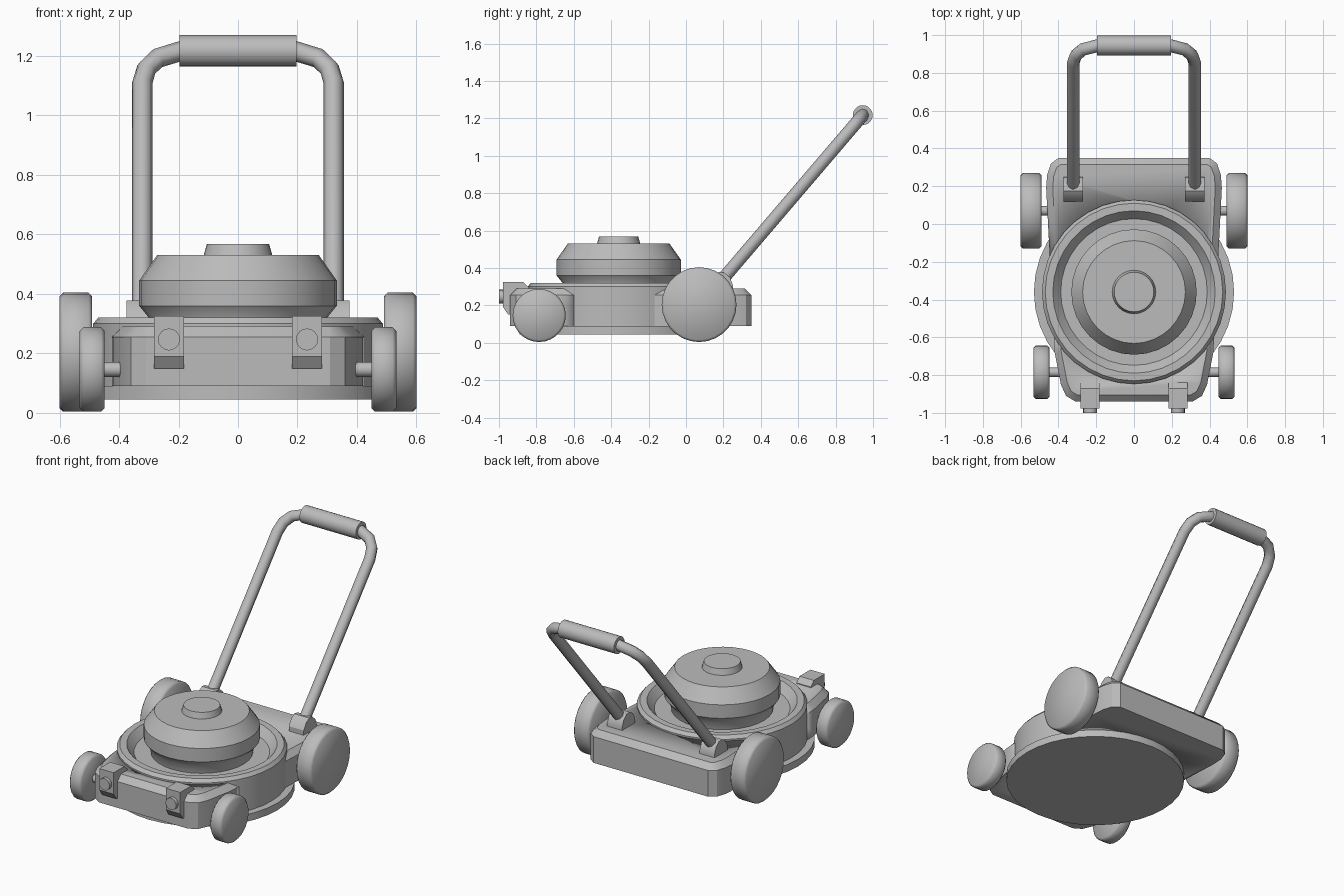
import bpy, bmesh, math
from mathutils import Matrix, Vector

if "Cube" in bpy.data.objects:
    bpy.data.objects.remove(bpy.data.objects["Cube"])

grey = bpy.data.materials.new("plain grey")
grey.use_nodes = True
grey.diffuse_color = (0.5, 0.5, 0.5, 1)
grey.node_tree.nodes["Principled BSDF"].inputs["Base Color"].default_value = (0.5, 0.5, 0.5, 1)


def select_only(obj):
    bpy.ops.object.select_all(action="DESELECT")
    obj.select_set(True)
    bpy.context.view_layer.objects.active = obj


def finish(name, bm, angle=30):
    bmesh.ops.recalc_face_normals(bm, faces=bm.faces)
    mesh = bpy.data.meshes.new(name)
    bm.to_mesh(mesh)
    bm.free()
    mesh.materials.append(grey)
    obj = bpy.data.objects.new(name, mesh)
    bpy.context.collection.objects.link(obj)
    select_only(obj)
    bpy.ops.object.shade_smooth_by_angle(angle=math.radians(angle))
    return obj


def lathe(name, profile, centre, axis="Z", sides=32, angle=30):
    """Revolve (radius, height) points and close both ends."""
    bm = bmesh.new()
    rings = []
    for r, h in profile:
        rings.append([bm.verts.new((r * math.cos(a), r * math.sin(a), h))
                      for a in (2 * math.pi * i / sides for i in range(sides))])
    for low, high in zip(rings, rings[1:]):
        for i in range(sides):
            j = (i + 1) % sides
            bm.faces.new((low[i], low[j], high[j], high[i]))
    bm.faces.new(rings[0])
    bm.faces.new(rings[-1])
    turn = {"Z": Matrix(), "X": Matrix.Rotation(math.pi / 2, 4, "Y"),
            "Y": Matrix.Rotation(math.pi / 2, 4, "X")}[axis]
    bm.transform(Matrix.Translation(centre) @ turn)
    return finish(name, bm, angle)


def rod(name, radius, half, centre, axis, sides=16):
    return lathe(name, [(radius, -half), (radius, half)], centre, axis, sides)


def bracket(name, profile, x, half):
    """Extrude a (y, z) profile across x."""
    bm = bmesh.new()
    face = bm.faces.new([bm.verts.new((x - half, y, z)) for y, z in profile])
    new = bmesh.ops.extrude_face_region(bm, geom=[face])["geom"]
    bmesh.ops.translate(bm, vec=(2 * half, 0, 0),
                        verts=[v for v in new if isinstance(v, bmesh.types.BMVert)])
    return finish(name, bm)


# Deck: tapered plate with rounded corners and a chamfered top edge
half_outline = [(0.31, -0.94), (0.36, -0.91), (0.387, -0.85), (0.42, -0.68),
                (0.465, 0.19), (0.46, 0.26), (0.44, 0.32), (0.40, 0.35)]
outline = half_outline + [(-x, y) for x, y in reversed(half_outline)]
bm = bmesh.new()
base = bm.faces.new([bm.verts.new((x, y, 0.09)) for x, y in outline])
new = bmesh.ops.extrude_face_region(bm, geom=[base])["geom"]
bmesh.ops.translate(bm, vec=(0, 0, 0.2),
                    verts=[v for v in new if isinstance(v, bmesh.types.BMVert)])
rim = [e for e in bm.edges if all(v.co.z > 0.28 for v in e.verts)]
bmesh.ops.bevel(bm, geom=rim, offset=0.035, segments=1, affect="EDGES")
deck = finish("deck", bm)

# Round opening in the deck for the blade housing
cutter = lathe("deck_cutter", [(0.46, 0), (0.46, 0.5)], (0, -0.36, 0))
cutter.hide_render = True
cut = deck.modifiers.new("opening", "BOOLEAN")
cut.operation = "DIFFERENCE"
cut.object = cutter
select_only(deck)
bpy.ops.object.modifier_apply(modifier=cut.name)
bpy.data.objects.remove(cutter)

# Blade housing with bottom flange and a sunken well, then the engine
mid = (0, -0.36, 0)
lathe("blade_housing", [(0.53, 0.045), (0.53, 0.09), (0.487, 0.09), (0.487, 0.3),
                        (0.47, 0.32), (0.43, 0.32), (0.388, 0.27)], mid, sides=36)
lathe("engine", [(0.29, 0.26), (0.30, 0.32), (0.332, 0.36), (0.332, 0.445),
                 (0.272, 0.53)], mid)
lathe("engine_cap", [(0.117, 0.525), (0.105, 0.567)], mid, sides=24)

# Wheels, axles and brackets on both sides
for name, s in (("left", 1), ("right", -1)):
    for end, r, w, x, y in (("rear", 0.2, 0.055, 0.545, 0.07),
                            ("front", 0.142, 0.042, 0.49, -0.785)):
        b = 0.012
        z = r + 0.004
        lathe(f"{name}_{end}_wheel",
              [(r - b, -w), (r, b - w), (r, w - b), (r - b, w)],
              (s * x, y, z), "X", 28, 60)
        rod(f"{name}_{end}_axle", 0.025, 0.09, (s * (x - 0.1), y, z), "X")
    bracket(f"{name}_handle_bracket",
            [(0.12, 0.27), (0.12, 0.32), (0.145, 0.36), (0.175, 0.378),
             (0.205, 0.375), (0.235, 0.35), (0.25, 0.31), (0.25, 0.27)],
            s * 0.322, 0.052)
    bracket(f"{name}_front_bracket",
            [(-0.978, 0.19), (-0.978, 0.325), (-0.87, 0.325), (-0.84, 0.295),
             (-0.84, 0.26), (-0.93, 0.15), (-0.95, 0.15)], s * 0.232, 0.05)
    rod(f"{name}_front_peg", 0.037, 0.02, (s * 0.232, -0.98, 0.247), "Y")

# Handle: bent tube lying in a sloping plane
foot, top = Vector((0, 0.2, 0.345)), Vector((0, 0.945, 1.217))
half_path = [(0.322, 0), (0.322, 0.875), (0.308, 0.93), (0.27, 0.972), (0.19, 1)]
path = half_path + [(-x, t) for x, t in reversed(half_path)]
curve = bpy.data.curves.new("handle", "CURVE")
curve.dimensions = "3D"
curve.bevel_depth = 0.034
curve.bevel_resolution = 2
curve.use_fill_caps = True
spline = curve.splines.new("POLY")
spline.points.add(len(path) - 1)
for point, (x, t) in zip(spline.points, path):
    p = foot.lerp(top, t)
    point.co = (x, p.y, p.z, 1)
curve.materials.append(grey)
handle = bpy.data.objects.new("handle", curve)
bpy.context.collection.objects.link(handle)
select_only(handle)
bpy.ops.object.convert(target="MESH")
bpy.ops.object.shade_smooth_by_angle(angle=math.radians(50))

# Grip
rod("grip", 0.053, 0.196, top, "X", 20)
